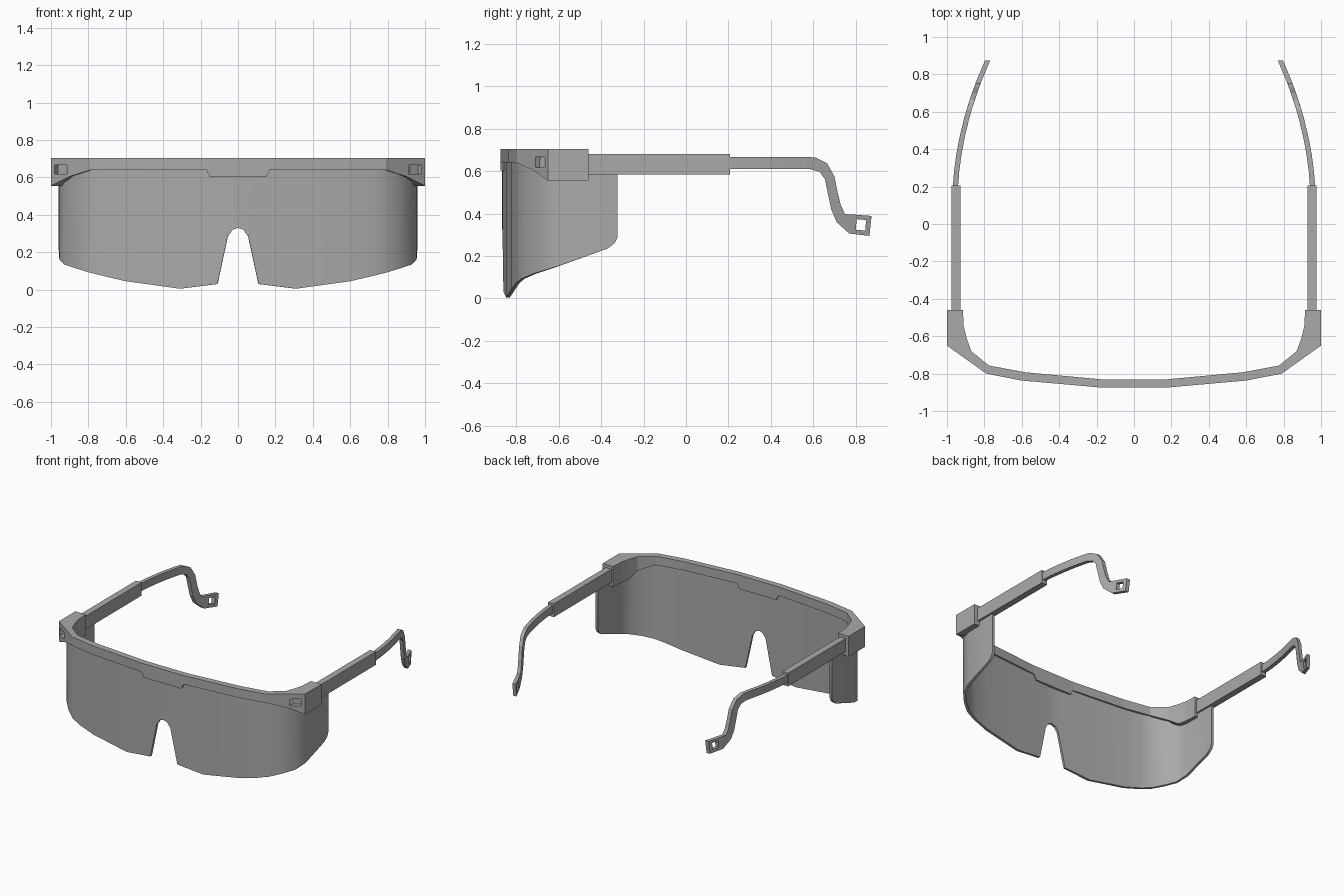
import bpy
import bmesh
from math import atan2
from mathutils import Vector

cube = bpy.data.objects.get("Cube")
if cube:
    bpy.data.objects.remove(cube, do_unlink=True)

grey = bpy.data.materials.new("plain grey")
grey.use_nodes = True
colour = (0.4, 0.4, 0.4, 1)
grey.diffuse_color = colour
grey.node_tree.nodes["Principled BSDF"].inputs["Base Color"].default_value = colour


def sweep(name, rings, smooth=None):
    """Skin a row of four-cornered sections and close both ends."""
    bm = bmesh.new()
    rows = [[bm.verts.new(p) for p in ring] for ring in rings]
    for a, b in zip(rows, rows[1:]):
        for i in range(4):
            j = (i + 1) % 4
            bm.faces.new((a[i], a[j], b[j], b[i]))
    bm.faces.new(rows[0])
    bm.faces.new(rows[-1])
    bmesh.ops.recalc_face_normals(bm, faces=bm.faces)
    mesh = bpy.data.meshes.new(name)
    bm.to_mesh(mesh)
    bm.free()
    mesh.materials.append(grey)
    obj = bpy.data.objects.new(name, mesh)
    bpy.context.collection.objects.link(obj)
    bpy.ops.object.select_all(action="DESELECT")
    obj.select_set(True)
    bpy.context.view_layer.objects.active = obj
    if smooth:
        bpy.ops.object.shade_smooth_by_angle(angle=smooth)
    return obj


def section(outer, inner, low, high):
    return [(*outer, high), (*inner, high), (*inner, low), (*outer, low)]


def mirrored(half):
    """Continue a half row of sections across the middle."""
    flip = [[(-x, y, z) for x, y, z in ring] for ring in reversed(half)]
    return flip + (half[1:] if half[0][0][0] == 0 else half)


def cut(target, centre, size, turn):
    """Cut a turned box out of a part."""
    bpy.ops.mesh.primitive_cube_add(size=1, location=centre, rotation=turn)
    cutter = bpy.context.object
    cutter.scale = size
    cutter.hide_render = True
    mod = target.modifiers.new("cut", "BOOLEAN")
    mod.operation = "DIFFERENCE"
    mod.solver = "EXACT"
    mod.object = cutter
    bpy.context.view_layer.objects.active = target
    bpy.ops.object.modifier_apply(modifier=mod.name)
    bpy.data.objects.remove(cutter, do_unlink=True)


# Wraparound lens with nose notch: x, y, bottom height
lens_path = [(0, -.867, .33), (.03, -.866, .32), (.055, -.865, .285),
             (.11, -.861, .03), (.31, -.848, .005), (.6, -.822, .045),
             (.72, -.802, .073), (.8, -.777, .093), (.87, -.725, .115),
             (.93, -.66, .135), (.955, -.58, .16), (.96, -.37, .235),
             (.96, -.335, .262), (.96, -.322, .29)]
lens = []
for i, (x, y, low) in enumerate(lens_path):
    a = Vector(lens_path[max(i - 1, 0)][:2])
    b = Vector(lens_path[min(i + 1, len(lens_path) - 1)][:2])
    along = (b - a).normalized() if i else Vector((1, 0))
    inner = Vector((x, y)) + Vector((-along.y, along.x)) * .018
    lens.append(section((x, y), inner, low, .66))
sweep("lens", mirrored(lens), .6)

# Brow frame with centre tab and hinge blocks: outer, inner, bottom height
brow = [((.15, -.875), (.15, -.831), .603), ((.17, -.875), (.17, -.831), .64),
        ((.6, -.837), (.58, -.793), .64), ((.79, -.8), (.775, -.757), .64),
        ((.9, -.7214), (.87, -.68), .605), ((1, -.65), (.895, -.61), .555),
        ((1, -.55), (.91, -.55), .555), ((1, -.46), (.915, -.46), .555)]
frame = sweep("brow_frame", mirrored([section(*s, .705) for s in brow]))

for side, s in (("left", 1), ("right", -1)):
    # Small recess in each slanted hinge corner
    cut(frame, (s * .948, -.687, .642), (.08, .06, .05),
        (0, 0, s * atan2(.15, .21)))

    # Temple sleeve
    sweep(side + "_temple_sleeve",
          [section((s * .975, y), (s * .928, y), .585, .682)
           for y in (-.47, .207)])

    # Slim bent arm: upper and lower edge of the side profile (y, z)
    profile = [((y, .667), (y, .61)) for y in (.19, .28, .37, .46, .56)]
    profile += [((.61, .665), (.585, .61)), ((.665, .638), (.63, .597)),
                ((.7, .575), (.655, .563)), ((.715, .5), (.67, .49)),
                ((.73, .44), (.685, .42)), ((.75, .398), (.71, .36)),
                ((.78, .396), (.77, .306)), ((.875, .389), (.865, .295))]
    rings = []
    for upper, lower in profile:
        ring = []
        for (y, z), offset in ((upper, .014), (upper, -.014),
                               (lower, -.014), (lower, .014)):
            d = y - .2
            ring.append((s * (.955 - .06 * d - .29 * d * d + offset), y, z))
        rings.append(ring)
    arm = sweep(side + "_arm", rings)
    # Cord hole at the ear tip
    cut(arm, (s * .8, .825, .347), (.3, .045, .05), (-.08, 0, 0))
